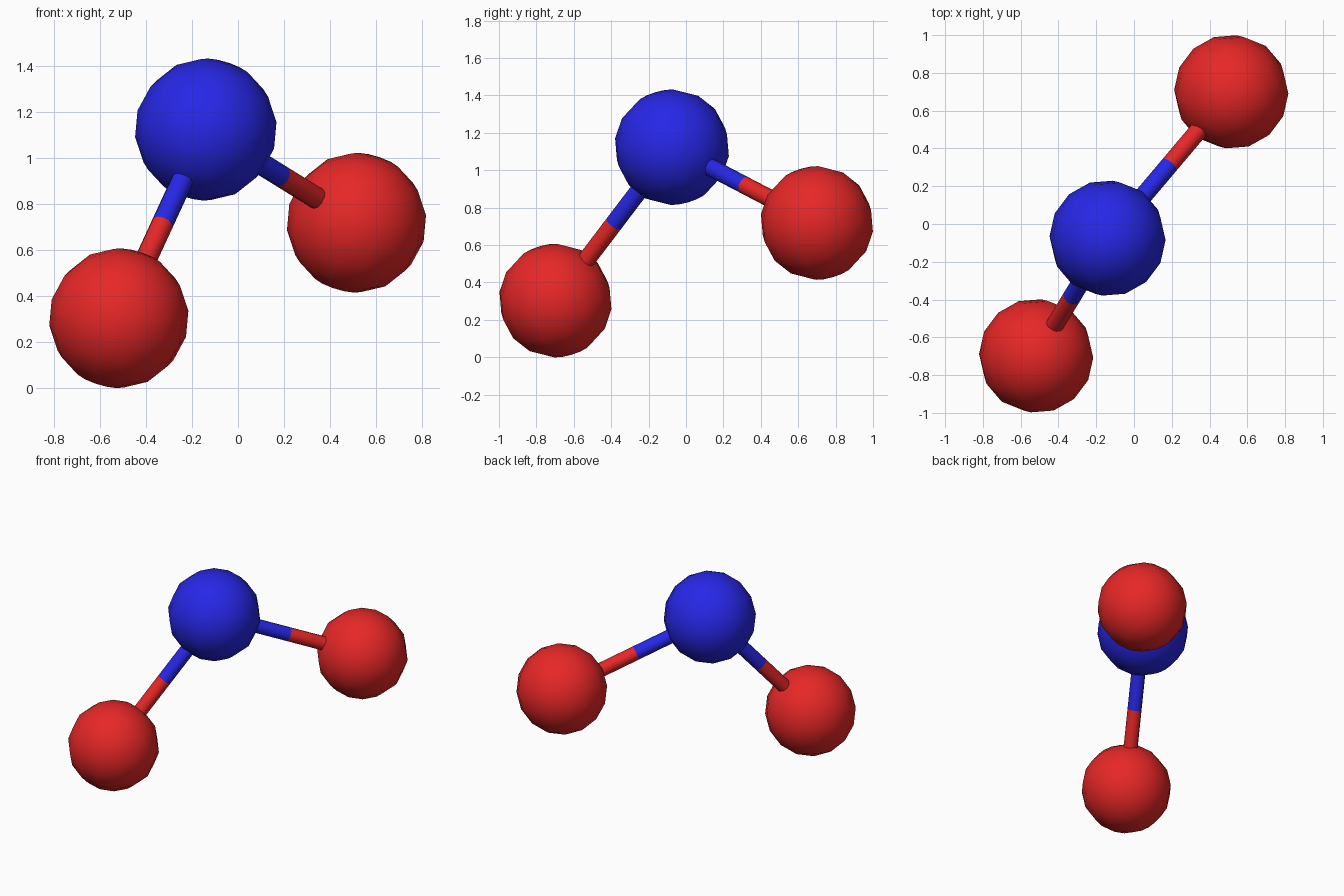
import bpy
from mathutils import Vector

if "Cube" in bpy.data.objects:
    bpy.data.objects.remove(bpy.data.objects["Cube"])


def material(name, color):
    m = bpy.data.materials.new(name)
    m.diffuse_color = color
    m.use_nodes = True
    m.node_tree.nodes["Principled BSDF"].inputs["Base Color"].default_value = m.diffuse_color
    return m


BLUE = material("blue", (0.02, 0.02, 0.8, 1))
RED = material("red", (0.8, 0.02, 0.02, 1))
BOND_RADIUS = 0.048


def finish(name, mat, angle):
    ob = bpy.context.object
    ob.name = name
    ob.data.materials.append(mat)
    bpy.ops.object.shade_smooth_by_angle(angle=angle)


def ball(name, centre, radius, mat):
    # low-poly sphere, tilted off the axes
    bpy.ops.mesh.primitive_uv_sphere_add(segments=14, ring_count=8, radius=radius,
                                         location=centre, rotation=(0.35, 0.2, 0.3))
    finish(name, mat, 1.0)


def rod(name, a, b, mat):
    d = b - a
    bpy.ops.mesh.primitive_cylinder_add(vertices=12, radius=BOND_RADIUS, depth=d.length,
                                        location=(a + b) / 2,
                                        rotation=d.to_track_quat('Z', 'Y').to_euler())
    finish(name, mat, 0.8)


centre = Vector((-0.14, -0.075, 1.123))
outer = {"left": Vector((-0.518, -0.698, 0.303)),
         "right": Vector((0.515, 0.70, 0.718))}

# middle atom
ball("centre_ball", centre, 0.309, BLUE)

# outer atoms, each joined by a two-colour bond
for side, pos in outer.items():
    ball(side + "_ball", pos, 0.304, RED)
    mid = (centre + pos) / 2
    rod(side + "_inner_bond", centre, mid, BLUE)
    rod(side + "_outer_bond", mid, pos, RED)
